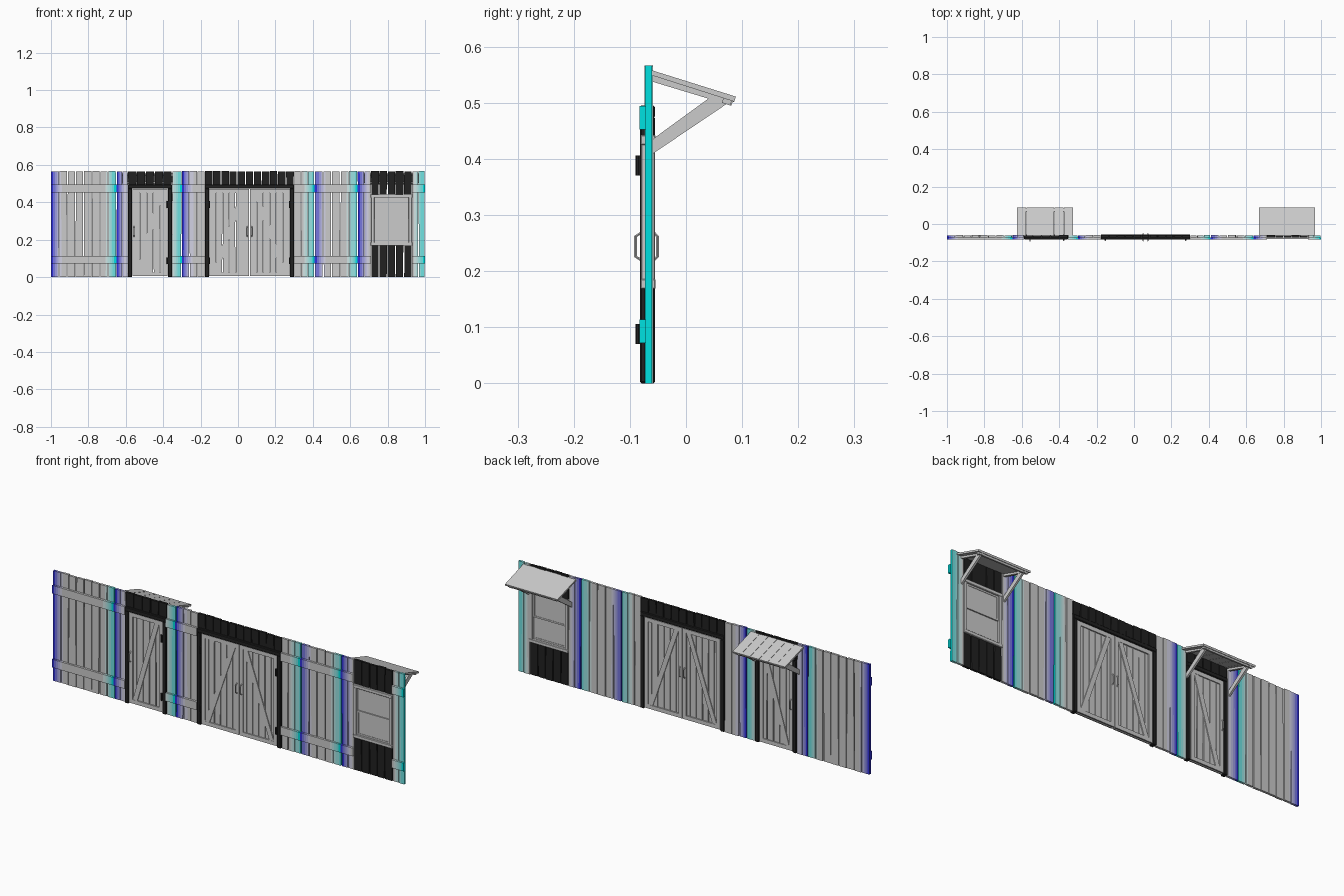
import bpy, bmesh, math, random
from mathutils import Vector as V

if "Cube" in bpy.data.objects:
    bpy.data.objects.remove(bpy.data.objects["Cube"])
random.seed(4)

GREY, BLUE, CYAN = (.8, .8, .8), (.03, .03, .72), (0, .75, .75)
SECTIONS = [(-1, -.65), (-.65, -.3), (-.3, .41), (.41, .64), (.64, 1)]
mats = {}


def mat(name, rgb):
    if name not in mats:
        m = bpy.data.materials.new(name)
        m.diffuse_color = (*rgb, 1)
        m.use_nodes = True
        m.node_tree.nodes["Principled BSDF"].inputs["Base Color"].default_value = m.diffuse_color
        mats[name] = m
    return mats[name]


BLACK = mat("black", (.015, .015, .015))


def tint(x):
    # each wall section fades from blue on its left to cyan on its right
    for l, r in SECTIONS:
        if l <= x <= r:
            for d, c, n in ((x - l, BLUE, "blue"), (r - x, CYAN, "cyan")):
                k = round(max(0, 1 - d / .065) * 5)
                if k:
                    rgb = [g + (a - g) * k / 5 for g, a in zip(GREY, c)]
                    return mat(f"{n}_{k}", rgb)
    return mat("grey", GREY)


class Part:
    """Collects lofted solids into one named object."""

    def __init__(self, name):
        self.name, self.bm, self.mats = name, bmesh.new(), []

    def loft(self, rings, colour=None):
        n = len(rings[0])
        vs = [[self.bm.verts.new(p) for p in r] for r in rings]
        faces = [self.bm.faces.new(vs[0]), self.bm.faces.new(vs[-1])]
        for a, b in zip(vs, vs[1:]):
            for i in range(n):
                j = (i + 1) % n
                faces.append(self.bm.faces.new((a[i], a[j], b[j], b[i])))
        for f in faces:
            if colour:
                m = colour(f.calc_center_median().x) if callable(colour) else colour
                if m not in self.mats:
                    self.mats.append(m)
                f.material_index = self.mats.index(m)

    def plank(self, x0, x1, z0, z1, y0, y1, colour=None, taper=0.0):
        n = max(1, math.ceil((x1 - x0) / .012)) if callable(colour) else 1
        j = [random.uniform(0, taper) for _ in range(4)]
        dz = random.uniform(0, taper)
        rings = []
        for i in range(n + 1):
            t = i / n
            b = x0 + j[0] + t * (x1 - x0 - j[0] - j[1])
            u = x0 + j[2] + t * (x1 - x0 - j[2] - j[3])
            rings.append([(b, y0, z0), (b, y1, z0), (u, y1, z1 - dz), (u, y0, z1 - dz)])
        self.loft(rings, colour)

    def row(self, x0, x1, n, z0, z1, y0, y1, colour=None, taper=.003):
        w = (x1 - x0) / n
        for i in range(n):
            s = random.uniform(-.0015, .0015)
            self.plank(x0 + i * w, x0 + (i + 1) * w - .0012, z0, z1, y0 + s, y1 + s, colour, taper)

    def prism_xz(self, pts, y0, y1, colour=None):
        self.loft([[(x, y, z) for x, z in pts] for y in (y0, y1)], colour)

    def prism_yz(self, pts, x0, x1, colour=None):
        self.loft([[(x, y, z) for y, z in pts] for x in (x0, x1)], colour)

    def tube(self, pts, r, sides=6, colour=None):
        rings = []
        for i, p in enumerate(pts):
            d = (V(pts[min(i + 1, len(pts) - 1)]) - V(pts[max(i - 1, 0)])).normalized()
            a = V((1, 0, 0))
            b = d.cross(a)
            rings.append([V(p) + r * (math.cos(t) * a + math.sin(t) * b)
                          for t in (2 * math.pi * k / sides for k in range(sides))])
        self.loft(rings, colour)

    def done(self, bevel=0):
        bmesh.ops.recalc_face_normals(self.bm, faces=self.bm.faces)
        me = bpy.data.meshes.new(self.name)
        self.bm.to_mesh(me)
        for m in self.mats:
            me.materials.append(m)
        ob = bpy.data.objects.new(self.name, me)
        bpy.context.collection.objects.link(ob)
        if bevel:
            mod = ob.modifiers.new("bevel", "BEVEL")
            mod.width, mod.segments = bevel, 1


TOP = .567
PY = (-.0725, -.0605)

# wall planks and the two rails, between the openings
walls = Part("wall_planks")
rails = Part("wall_rails")
for x0, x1, n in [(-1, -.65, 8), (-.65, -.588, 2), (-.353, -.3, 1), (-.3, -.177, 3),
                  (.3, .41, 3), (.41, .64, 5), (.64, .711, 2), (.93, 1, 2)]:
    walls.row(x0, x1, n, 0, TOP, *PY, tint)
    for z in (.072, .452):
        rails.plank(x0, x1, z, z + .042, -.083, -.0715, tint)
walls.done()
rails.done()

# dark planks over the doors, over the window and under it
dark = Part("dark_planks")
dark.row(-.588, -.353, 5, .48, TOP, *PY, BLACK)
dark.row(-.177, .3, 11, .48, TOP, *PY, BLACK)
dark.row(.711, .93, 5, .435, TOP, *PY, BLACK)
dark.row(.711, .93, 5, 0, .172, *PY, BLACK)
dark.done()


def door_frame(name, x0, x1):
    p = Part(name)
    for x in (x0, x1 - .022):
        p.plank(x, x + .022, 0, .475, -.082, -.055, BLACK)
    p.plank(x0, x1, .473, .495, -.083, -.055, BLACK)
    p.done(.003)


def door_leaf(name, x0, x1, n, low_left, handle_x, hinge_x):
    p = Part(name)
    z0, z1, w = .006, .471, .02
    p.row(x0 + .003, x1 - .003, n, z0 + .004, z1 - .004, -.072, -.064, None, .002)
    for y0, y1 in ((-.078, -.0715), (-.0645, -.058)):
        # border boards and the diagonal brace, on both faces
        p.plank(x0, x0 + w, z0, z1, y0, y1)
        p.plank(x1 - w, x1, z0, z1, y0, y1)
        for z in (z0, z1 - w):
            p.plank(x0 + w, x1 - w, z, z + w, y0, y1)
        a, b = x0 + w, x1 - w
        za, zb, d = z0 + w, z1 - w, .026
        pts = [(a, za), (a + d, za), (b, zb), (b - d, zb)]
        if not low_left:
            pts = [(a + b - x, z) for x, z in pts]
        p.prism_xz(pts, y0 + .001, y1 - .001)
    p.done()

    h = Part(name + "_handles")
    for face, out in ((-.077, -.09), (-.059, -.051)):
        h.tube([(handle_x, face, .218), (handle_x, out, .226),
                (handle_x, out, .262), (handle_x, face, .27)], .003)
    h.done()

    g = Part(name + "_hinges")
    for z in (.07, .37):
        g.tube([(hinge_x, -.085, z), (hinge_x, -.085, z + .018)], .005, 8, BLACK)
        g.tube([(hinge_x, -.085, z + .018), (hinge_x, -.085, z + .036)], .005, 8)
    g.done()


door_frame("small_door_frame", -.588, -.353)
door_leaf("small_door", -.565, -.376, 5, True, -.556, -.376)
door_frame("double_door_frame", -.177, .3)
door_leaf("double_door_left", -.154, .0595, 6, True, .049, -.154)
door_leaf("double_door_right", .0635, .277, 6, False, .074, .277)

# window: outer frame, two sashes and panes
win = Part("window_frame")
X0, X1, Z0, Z1 = .711, .93, .168, .443
for x in (X0, X1 - .018):
    win.plank(x, x + .018, Z0, Z1, -.08, -.055)
for z in (Z0, Z1 - .018):
    win.plank(X0 - .002, X1 + .002, z, z + .018, -.081, -.054)
win.done(.002)
sash = Part("window_sashes")
for z0, z1, y in ((Z0 + .018, .31, -.073), (.3, Z1 - .018, -.067)):
    a, b = X0 + .018, X1 - .018
    sash.plank(a, b, z0, z1, y + .002, y + .004)
    for x in (a, b - .008):
        sash.plank(x, x + .008, z0, z1, y, y + .006)
    for z in (z0, z1 - .008):
        sash.plank(a + .008, b - .008, z, z + .008, y, y + .006)
sash.done()


def awning(name, x0, x1, n):
    roof = Part(name + "_roof")
    w = (x1 - x0) / n
    for i in range(n):
        s = random.uniform(-.002, .002) if n > 1 else 0
        roof.prism_yz([(-.061, .549 + s), (-.061, .558 + s), (.089 + s / 2, .511 + s),
                       (.086 + s / 2, .502 + s)],
                      x0 + i * w + .0007, x0 + (i + 1) * w - .0007)
    roof.done()
    sup = Part(name + "_supports")
    for x in (x0 + .022, x1 - .034):
        # rafter and diagonal strut
        sup.prism_yz([(-.061, .538), (-.061, .55), (.084, .504), (.081, .495)], x, x + .012)
        sup.prism_yz([(-.061, .408), (-.061, .434), (.042, .509), (.074, .499)], x + .001, x + .011)
    # cross bar under the outer edge
    sup.prism_yz([(.064, .5), (.067, .51), (.082, .505), (.079, .495)], x0 + .01, x1 - .01)
    sup.done()


awning("door_awning", -.626, -.326, 6)
awning("window_awning", .668, .968, 1)
